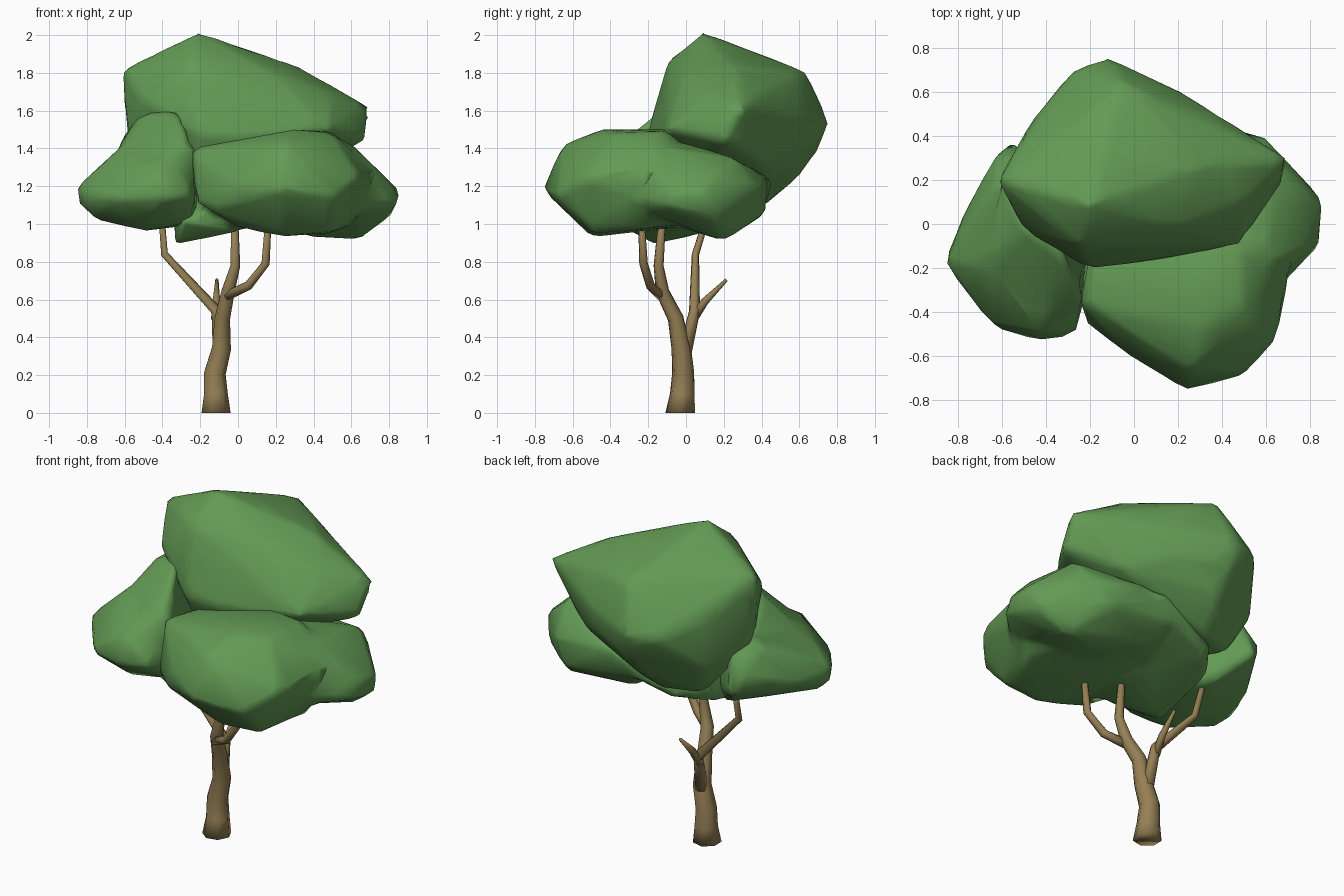
import bpy, bmesh, math
from mathutils import Vector


def material(name, rgb):
    m = bpy.data.materials.new(name)
    m.diffuse_color = (*rgb, 1)
    return m


BARK = material("bark brown", (0.30, 0.215, 0.09))
LEAF = material("leaf green", (0.125, 0.325, 0.09))


def finish(bm, name, mat):
    bmesh.ops.recalc_face_normals(bm, faces=bm.faces)
    me = bpy.data.meshes.new(name)
    bm.to_mesh(me)
    bm.free()
    me.materials.append(mat)
    ob = bpy.data.objects.new(name, me)
    bpy.context.collection.objects.link(ob)
    for p in me.polygons:
        p.use_smooth = True
    return ob


def limb(name, path, sides=7):
    """Tapered tube through (x, y, z, radius) stations."""
    bm = bmesh.new()
    rings = []
    pts = [Vector(p[:3]) for p in path]
    for i, p in enumerate(pts):
        d = (pts[min(i + 1, len(pts) - 1)] - pts[max(i - 1, 0)]).normalized()
        if i == 0 and p.z < 0.01:
            d = Vector((0, 0, 1))
        u = Vector((0, 1, 0)).cross(d).normalized()
        v = d.cross(u)
        r = path[i][3]
        rings.append([bm.verts.new(p + r * (u * math.cos(a) + v * math.sin(a)))
                      for a in (k * math.tau / sides for k in range(sides))])
    for a, b in zip(rings, rings[1:]):
        for k in range(sides):
            j = (k + 1) % sides
            bm.faces.new((a[k], a[j], b[j], b[k]))
    bm.faces.new(rings[0])
    bm.faces.new(rings[-1])
    return finish(bm, name, BARK)


def clump(name, *lobes):
    """Foliage mass: convex lobes fused, softened and reduced to low poly."""
    bm = bmesh.new()
    for lobe in lobes:
        vs = [bm.verts.new(p) for p in lobe]
        res = bmesh.ops.convex_hull(bm, input=vs)
        loose = [e for e in res["geom_interior"] if isinstance(e, bmesh.types.BMVert)]
        bmesh.ops.delete(bm, geom=loose, context='VERTS')
    ob = finish(bm, name, LEAF)
    m = ob.modifiers.new("fuse", 'REMESH')
    m.mode, m.voxel_size, m.use_smooth_shade = 'VOXEL', 0.03, True
    m = ob.modifiers.new("soften", 'SMOOTH')
    m.factor, m.iterations = 0.5, 6
    m = ob.modifiers.new("reduce", 'DECIMATE')
    m.ratio = 0.06
    return ob


# Trunk and its leaning main stem
limb("trunk", [(-.12, -.03, 0, .081), (-.12, -.02, .1, .066), (-.125, -.015, .21, .06),
               (-.09, -.025, .34, .053), (-.085, -.055, .5, .043),
               (-.055, -.125, .64, .037), (-.015, -.145, .78, .027), (-.02, -.12, 1.1, .018)])
# Branches
limb("right_branch", [(-.06, -.13, .62, .027), (.055, -.19, .675, .025),
                      (.145, -.225, .79, .023), (.165, -.24, 1.1, .016)])
limb("left_branch", [(-.1, -.01, .3, .037), (-.115, .045, .54, .03),
                     (-.39, .05, .84, .02), (-.41, .13, 1.1, .016)])
limb("back_stub", [(-.12, .04, .5, .025), (-.115, .1, .59, .021), (-.112, .215, .705, .009)])

# Tall upper foliage at the back
clump("upper_foliage", [
    (-.21, .09, 2.02), (0, .18, 1.91), (.33, .27, 1.83), (-.62, .2, 1.82), (-.25, -.1, 1.86),
    (-.5, -.03, 1.65), (-.59, .2, 1.4), (-.2, -.21, 1.47), (.1, -.17, 1.45), (.48, -.1, 1.5),
    (.2, -.01, 1.8), (.5, .1, 1.69), (.7, .3, 1.62), (.69, .2, 1.44), (-.05, .64, 1.81),
    (-.12, .76, 1.54), (-.28, .7, 1.53), (.2, .61, 1.55), (.2, .58, 1.42), (-.1, .71, 1.4),
    (-.1, .61, 1.26), (-.15, .43, 1.1), (.4, .4, 1.32), (-.45, .45, 1.3), (-.47, .46, 1.6),
    (-.36, .35, 1.1), (-.2, 0, 1.12)])

# Lower foliage at the front right, with a lobe on its far side
clump("right_foliage", [
    (-.25, -.35, 1.4), (-.23, -.44, 1.12), (-.02, -.6, 1.2), (.24, -.76, 1.18),
    (.51, -.69, 1.15), (.65, -.53, 1.25), (.67, -.37, 1.2), (.72, -.16, 1.27), (.3, -.46, 1.5),
    (.25, -.66, 1.42), (.5, -.4, 1.48), (.3, -.08, 1.5), (.5, -.1, 1.49), (-.2, -.1, 1.38),
    (.25, -.5, .93), (.5, -.5, .95), (.6, -.2, .98), (.0, -.45, .98), (-.15, -.5, 1.08),
    (.1, .3, 1.02)], [
    (.86, .1, 1.17), (.84, -.11, 1.1), (.83, -.07, 1.2), (.64, .2, .91), (.4, .15, .93),
    (.82, .15, 1.05), (.6, .39, 1.2), (.52, .42, 1.05), (.64, .26, 1.35), (.72, -.15, 1.3),
    (.6, -.2, 1.43), (.3, -.1, 1.46), (.1, .3, 1.0), (.1, .41, 1.1), (.3, 0, .97),
    (.66, -.3, 1.1), (.25, .44, 1.25)], [
    # low shelf reaching back under the upper foliage
    (-.34, -.16, .885), (-.3, -.35, 1.02), (0, -.3, .96), (0, .1, 1.0), (-.35, .2, .99),
    (-.2, .4, 1.04), (.1, .44, 1.12), (.2, .46, 1.26), (-.3, .3, 1.2), (.2, 0, 1.3)])

# Lower foliage at the left
clump("left_foliage", [
    (-.86, -.18, 1.19), (-.86, -.17, 1.13), (-.78, .04, 1.14), (-.78, -.2, 1.03),
    (-.65, -.47, 1.13), (-.42, -.54, 1.13), (-.25, -.5, 1.15), (-.5, -.3, .96),
    (-.25, -.3, 1.01), (-.63, .32, 1.25), (-.55, .38, 1.15), (-.4, .2, 1.0), (-.2, 0, 1.0),
    (-.42, -.49, 1.3), (-.63, -.2, 1.4), (-.64, .2, 1.38), (-.25, -.25, 1.4),
    (-.5, .3, 1.4)], [
    (-.22, -.36, 1.4), (-.32, -.12, 1.62), (-.52, -.02, 1.58), (-.31, -.22, 1.55),
    (-.63, -.15, 1.4), (-.62, .2, 1.45), (-.45, .2, 1.55), (-.42, -.46, 1.28),
    (-.4, .1, 1.1), (-.22, -.35, 1.1)])
